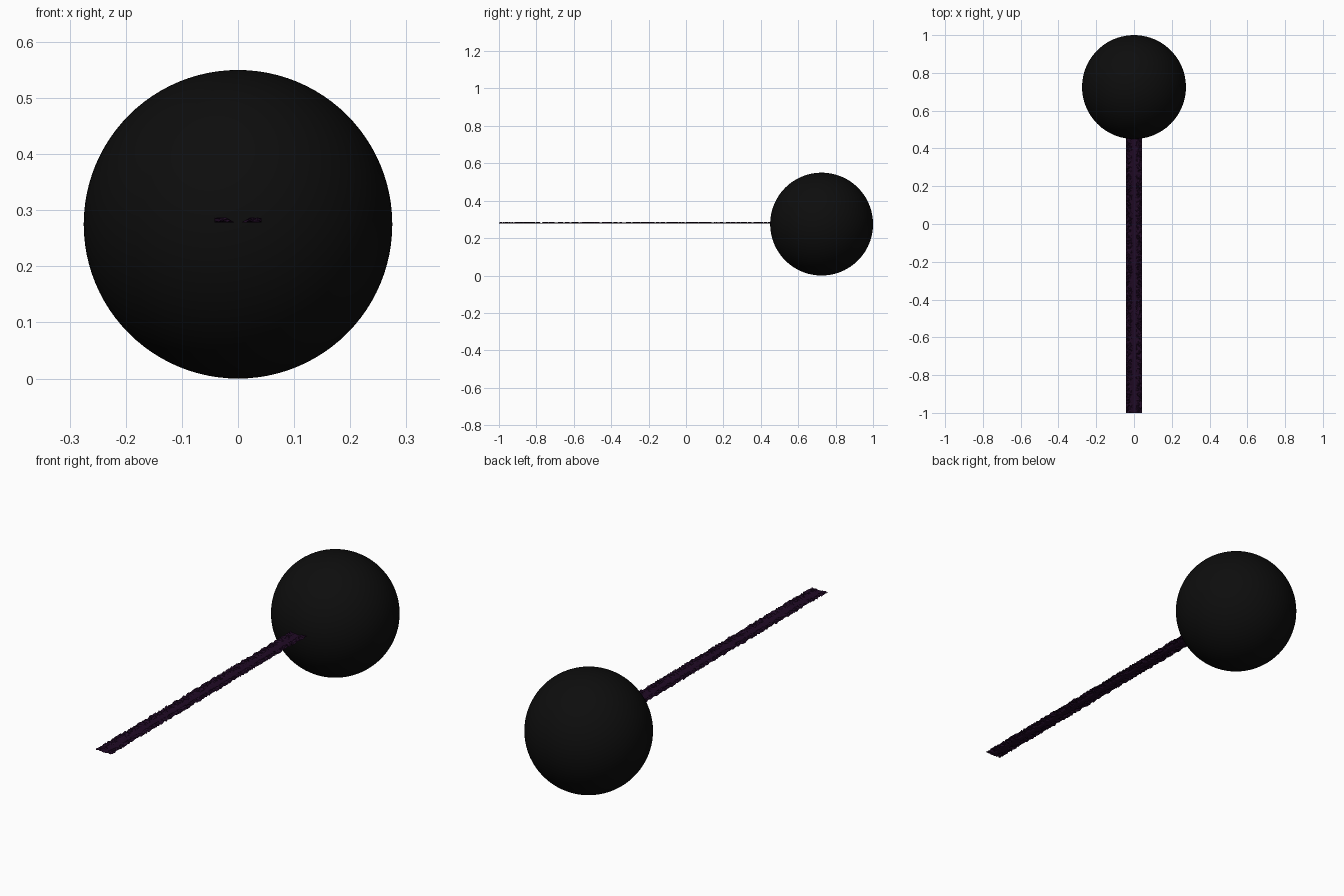
import bpy, bmesh, random
from mathutils import Vector

if "Cube" in bpy.data.objects:
    bpy.data.objects.remove(bpy.data.objects["Cube"])

random.seed(7)


def paint(obj, name, rgb):
    mat = bpy.data.materials.new(name)
    mat.diffuse_color = (*rgb, 1)
    mat.use_nodes = True
    mat.node_tree.nodes["Principled BSDF"].inputs["Base Color"].default_value = mat.diffuse_color
    obj.data.materials.append(mat)


# Large smooth black globe at the far end
R = 0.275
bpy.ops.mesh.primitive_uv_sphere_add(segments=96, ring_count=48, radius=R,
                                     location=(0, 1 - R, R))
globe = bpy.context.object
globe.name = "globe"
bpy.ops.object.shade_smooth()
paint(globe, "black", (0.004, 0.004, 0.004))

# Long thin terrain strip: flat lane in the middle, jagged ridges on both sides
HALF, Y0, Y1, BASE = 0.042, -1.0, 0.46, 0.278
NX, NY = 12, 180


def height(x):
    ridge = min(1, max(0, (abs(x) - 0.006) / 0.014))
    return BASE + 0.009 * ridge * random.random()


bm = bmesh.new()
rows = []
for j in range(NY + 1):
    y = Y0 + (Y1 - Y0) * j / NY
    xs = [-HALF + 2 * HALF * i / NX for i in range(NX + 1)]
    rows.append([bm.verts.new(Vector((x, y, height(x)))) for x in xs])
for a, b in zip(rows, rows[1:]):
    for i in range(NX):
        bm.faces.new((a[i], a[i + 1], b[i + 1], b[i]))
bmesh.ops.triangulate(bm, faces=bm.faces[:])
mesh = bpy.data.meshes.new("terrain_strip")
bm.to_mesh(mesh)
bm.free()
strip = bpy.data.objects.new("terrain_strip", mesh)
bpy.context.collection.objects.link(strip)
paint(strip, "dark_purple", (0.014, 0.003, 0.018))
